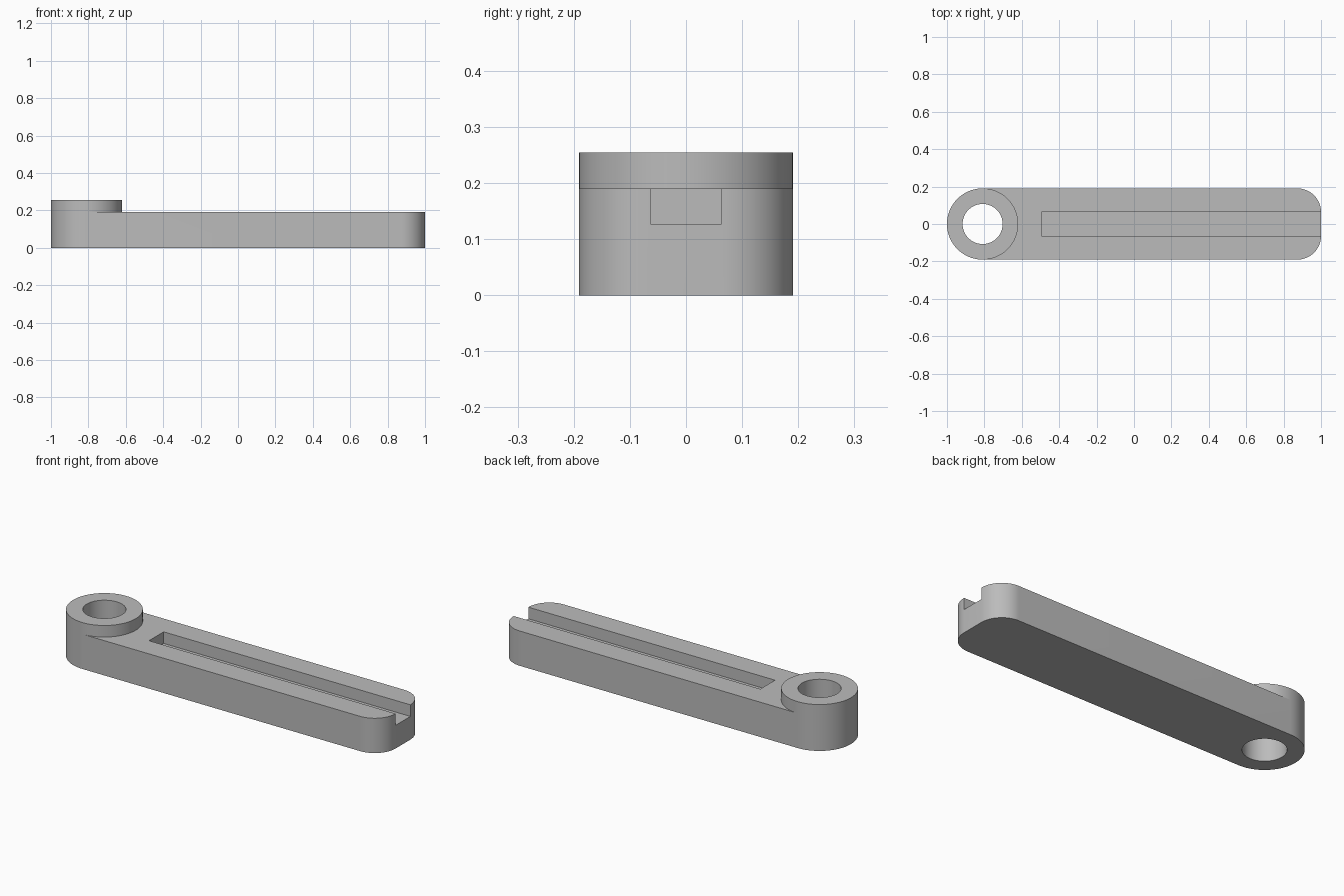
import bpy
import bmesh
from math import pi, cos, sin

cube = bpy.data.objects.get("Cube")
if cube:
    bpy.data.objects.remove(cube, do_unlink=True)

UNIT = 0.0635                      # all sizes are multiples of this step
R = 3 * UNIT                       # half width of the arm
PIVOT = -1 + R                     # x of the pivot hole
CORNER = 2 * UNIT

grey = bpy.data.materials.new("plain grey")
grey.use_nodes = True
colour = (0.5, 0.5, 0.5, 1)
grey.diffuse_color = colour
grey.node_tree.nodes["Principled BSDF"].inputs["Base Color"].default_value = colour


def arc(cx, cy, r, start, end, steps):
    angles = [start + (end - start) * i / steps for i in range(steps + 1)]
    return [(cx + r * cos(a), cy + r * sin(a)) for a in angles]


def prism(name, outline, z0, z1):
    """Extrude a flat outline from z0 up to z1."""
    bm = bmesh.new()
    face = bm.faces.new([bm.verts.new((x, y, z0)) for x, y in outline])
    top = bmesh.ops.extrude_face_region(bm, geom=[face])["geom"]
    verts = [v for v in top if isinstance(v, bmesh.types.BMVert)]
    bmesh.ops.translate(bm, verts=verts, vec=(0, 0, z1 - z0))
    bmesh.ops.recalc_face_normals(bm, faces=bm.faces)
    mesh = bpy.data.meshes.new(name)
    bm.to_mesh(mesh)
    bm.free()
    mesh.materials.append(grey)
    obj = bpy.data.objects.new(name, mesh)
    bpy.context.collection.objects.link(obj)
    return obj


def circle(r):
    return arc(PIVOT, 0, r, 0, 2 * pi, 96)[:-1]


def boolean(obj, other, operation):
    mod = obj.modifiers.new(other.name, "BOOLEAN")
    mod.operation = operation
    mod.solver = "EXACT"
    mod.object = other
    bpy.context.view_layer.objects.active = obj
    bpy.ops.object.modifier_apply(modifier=mod.name)
    bpy.data.objects.remove(other, do_unlink=True)


# Arm: round at the pivot end, two rounded corners at the other end
outline = (arc(PIVOT, 0, R, pi / 2, 3 * pi / 2, 48)
           + arc(1 - CORNER, -R + CORNER, CORNER, -pi / 2, 0, 20)
           + arc(1 - CORNER, R - CORNER, CORNER, 0, pi / 2, 20))
arm = prism("slotted_arm", outline, 0, 3 * UNIT)

# Raised pivot boss
boolean(arm, prism("pivot_boss", circle(R), 0, 4 * UNIT), "UNION")

# Through hole and the open-ended groove
boolean(arm, prism("pivot_hole", circle(0.107), -0.1, 0.4), "DIFFERENCE")
groove = [(-0.495, -UNIT), (1.1, -UNIT), (1.1, UNIT), (-0.495, UNIT)]
boolean(arm, prism("groove", groove, 2 * UNIT, 0.4), "DIFFERENCE")

# Smooth curved walls, crisp edges
bpy.ops.object.select_all(action="DESELECT")
arm.select_set(True)
bpy.context.view_layer.objects.active = arm
bpy.ops.object.shade_smooth_by_angle(angle=pi / 6)
